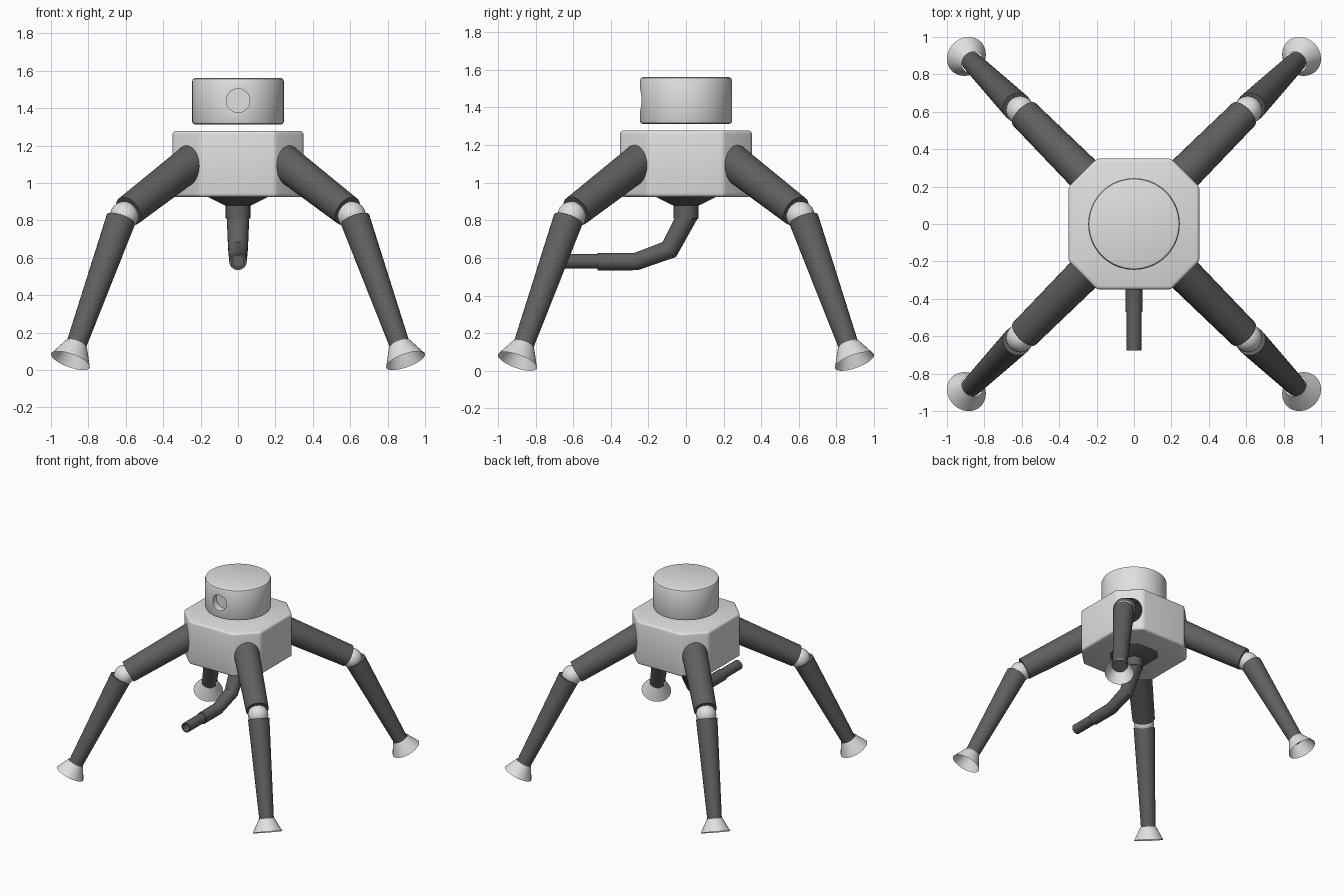
import bpy, bmesh, math
from mathutils import Vector, Matrix

if "Cube" in bpy.data.objects:
    bpy.data.objects.remove(bpy.data.objects["Cube"])


def material(name, v):
    m = bpy.data.materials.new(name)
    m.diffuse_color = (v, v, v, 1)
    m.use_nodes = True
    m.node_tree.nodes["Principled BSDF"].inputs["Base Color"].default_value = m.diffuse_color
    return m


LIGHT = material("light grey", 0.75)
DARK = material("dark grey", 0.115)


def finish(name, bm, mat):
    bmesh.ops.recalc_face_normals(bm, faces=bm.faces)
    me = bpy.data.meshes.new(name)
    for f in bm.faces:
        f.smooth = True
    bm.to_mesh(me)
    bm.free()
    me.set_sharp_from_angle(angle=math.radians(35))
    me.materials.append(mat)
    ob = bpy.data.objects.new(name, me)
    bpy.context.collection.objects.link(ob)
    return ob


def loft(bm, rings, cap_start=True, cap_end=True):
    rows = [[bm.verts.new(p) for p in r] for r in rings]
    n = len(rows[0])
    for a, b in zip(rows, rows[1:]):
        for i in range(n):
            bm.faces.new((a[i], a[(i + 1) % n], b[(i + 1) % n], b[i]))
    if cap_start:
        bm.faces.new(rows[0][::-1])
    if cap_end:
        bm.faces.new(rows[-1])


def ring(centre, normal, r, n=32):
    q = Vector((0, 0, 1)).rotation_difference(Vector(normal))
    c = Vector(centre)
    return [c + q @ Vector((r * math.cos(t), r * math.sin(t), 0))
            for t in (2 * math.pi * i / n for i in range(n))]


def tube(name, a, b, r1, r2, mat, caps=True):
    bm = bmesh.new()
    d = Vector(b) - Vector(a)
    loft(bm, [ring(a, d, r1), ring(b, d, r2)], caps, caps)
    return finish(name, bm, mat)


def octagon(s, z):
    pts = [(.35, -.2), (.35, .2), (.2, .35), (-.2, .35),
           (-.35, .2), (-.35, -.2), (-.2, -.35), (.2, -.35)]
    return [(x * s, y * s, z) for x, y in pts]


# body: eight-sided block with softened edges
bm = bmesh.new()
loft(bm, [octagon(1, 0.925), octagon(1, 1.278)])
bmesh.ops.bevel(bm, geom=bm.edges[:], offset=0.018, segments=3,
                profile=0.5, affect='EDGES')
finish("body", bm, LIGHT)

# head: rounded drum floating above the body, with an eye socket
bm = bmesh.new()
prof = [(1.312, .228), (1.3165, .240), (1.328, .245),
        (1.545, .245), (1.5565, .240), (1.561, .228)]
loft(bm, [ring((0, 0, z), (0, 0, 1), r, 64) for z, r in prof])
head = finish("head", bm, LIGHT)
cutter = tube("socket_cutter", (0, -0.4, 1.44), (0, -0.19, 1.44), .063, .063, LIGHT)
cutter.hide_render = True
mod = head.modifiers.new("socket", 'BOOLEAN')
mod.operation = 'DIFFERENCE'
mod.solver = 'EXACT'
mod.object = cutter
bpy.context.view_layer.objects.active = head
head.select_set(True)
bpy.ops.object.modifier_apply(modifier="socket")
bpy.data.objects.remove(cutter)
head.data.set_sharp_from_angle(angle=math.radians(35))

# legs: one helper per corner
for side_y, ny in ((-1, "front"), (1, "back")):
    for side_x, nx in ((-1, "left"), (1, "right")):
        def p(h, z):
            return (side_x * h, side_y * h, z)
        tag = f"{ny}_{nx}"
        tube(f"{tag}_upper_leg", p(.22, 1.133), p(.585, .85), .097, .085, DARK)
        tube(f"{tag}_lower_leg", p(.626, .805), p(.868, .125), .08, .054, DARK)
        tube(f"{tag}_foot", p(.864, .138), p(.896, .05), .06, .11, LIGHT, False)
        bm = bmesh.new()
        bmesh.ops.create_uvsphere(bm, u_segments=32, v_segments=16, radius=.076,
                                  matrix=Matrix.Translation(p(.608, .825)))
        finish(f"{tag}_knee", bm, LIGHT)

# tapered collar under the body
bm = bmesh.new()
loft(bm, [octagon(.48, 0.928), octagon(.2, 0.88)])
finish("under_collar", bm, DARK)

# hanging hose: mitred rings along a bent path, hollow tip
path = [((0, 0, .90), (0, 0, -1), .066),
        ((0, 0, .81), (0, 0, -1), .066),
        ((0, 0, .81), (0, -.05, -1), .06),
        ((0, -.088, .645), (0, -.75, -.66), .053),
        ((0, -.265, .581), (0, -1, -.17), .047),
        ((0, -.47, .58), (0, -1, 0), .046),
        ((0, -.47, .582), (0, -1, 0), .039),
        ((0, -.675, .582), (0, -1, 0), .039),
        ((0, -.675, .582), (0, -1, 0), .03),
        ((0, -.60, .582), (0, -1, 0), .03)]
bm = bmesh.new()
rings = []
for c, d, r in path:
    # rings share a common frame so the hose does not twist
    d = Vector(d).normalized()
    u = Vector((1, 0, 0))
    v = d.cross(u)
    rings.append([Vector(c) + r * (math.cos(t) * u + math.sin(t) * v)
                  for t in (2 * math.pi * i / 24 for i in range(24))])
loft(bm, rings)
finish("hose", bm, DARK)
